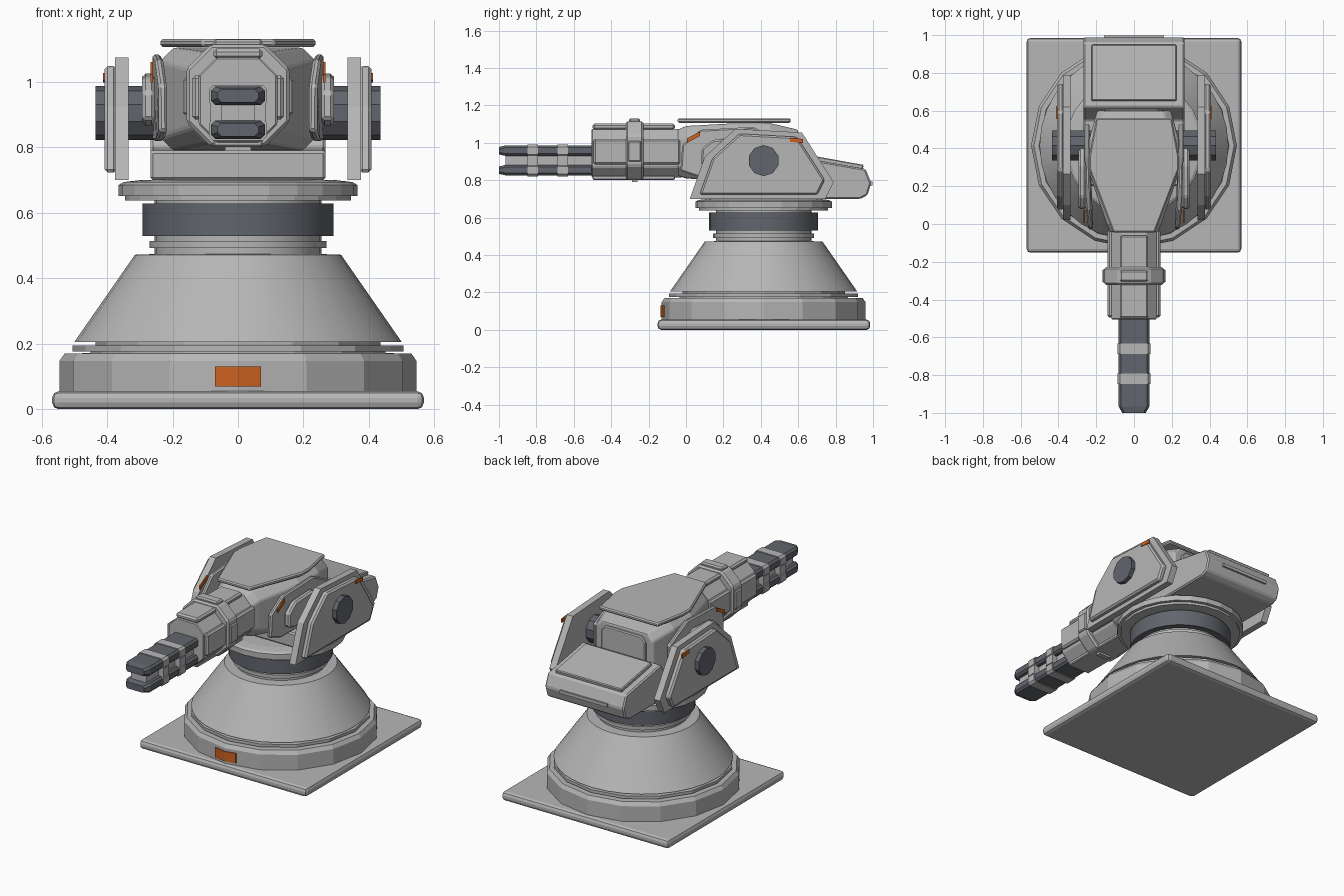
import bpy, bmesh, math
from mathutils import Vector

cube = bpy.data.objects.get("Cube")
if cube:
    bpy.data.objects.remove(cube, do_unlink=True)


def material(name, rgb):
    m = bpy.data.materials.new(name)
    m.use_nodes = True
    m.diffuse_color = (*rgb, 1)
    m.node_tree.nodes["Principled BSDF"].inputs["Base Color"].default_value = (*rgb, 1)
    return m


GREY = material("light grey", (0.47, 0.47, 0.47))
DARK = material("dark steel", (0.12, 0.13, 0.15))
ORANGE = material("orange", (0.6, 0.12, 0.015))
CY = 0.415  # pivot axis of the turret


def finish(name, bm, mat, bevel=0, segments=1, smooth=False):
    bmesh.ops.recalc_face_normals(bm, faces=bm.faces)
    me = bpy.data.meshes.new(name)
    bm.to_mesh(me)
    bm.free()
    ob = bpy.data.objects.new(name, me)
    bpy.context.collection.objects.link(ob)
    me.materials.append(mat)
    if bevel:
        mod = ob.modifiers.new("Bevel", 'BEVEL')
        mod.width, mod.segments = bevel, segments
        mod.limit_method, mod.angle_limit = 'ANGLE', math.radians(25)
    if smooth:
        bpy.ops.object.select_all(action='DESELECT')
        ob.select_set(True)
        bpy.context.view_layer.objects.active = ob
        bpy.ops.object.shade_smooth_by_angle(angle=math.radians(30))
    return ob


def loft(name, rings, mat, **kw):
    """Skin a list of equal-length point rings and cap both ends."""
    bm = bmesh.new()
    vs = [[bm.verts.new(p) for p in ring] for ring in rings]
    n = len(vs[0])
    for a, b in zip(vs, vs[1:]):
        for i in range(n):
            j = (i + 1) % n
            bm.faces.new((a[i], a[j], b[j], b[i]))
    bm.faces.new(vs[0][::-1])
    bm.faces.new(vs[-1])
    return finish(name, bm, mat, **kw)


def box(name, x, y, z, mat, **kw):
    corners = [(x[0], y[0]), (x[1], y[0]), (x[1], y[1]), (x[0], y[1])]
    return loft(name, [[(a, b, h) for a, b in corners] for h in z], mat, **kw)


def lathe(name, profile, mat, sides, smooth=False):
    turn = [2 * math.pi * i / sides for i in range(sides)]
    rings = [[(r * math.cos(t), CY + r * math.sin(t), z) for t in turn] for r, z in profile]
    return loft(name, rings, mat, smooth=smooth)


def side_slab(name, outline, x0, x1, mat, **kw):
    """Extrude a (y, z) outline across x."""
    return loft(name, [[(x, y, z) for y, z in outline] for x in (x0, x1)], mat, **kw)


def shrink(outline, f):
    c = sum((Vector(p) for p in outline), Vector((0, 0))) / len(outline)
    return [c + (Vector(p) - c) * f for p in outline]


def octagon(y, w, z0, z1, cut):
    """Chamfered rectangle standing at depth y."""
    return [(-w + cut, y, z0), (w - cut, y, z0), (w, y, z0 + cut), (w, y, z1 - cut),
            (w - cut, y, z1), (-w + cut, y, z1), (-w, y, z1 - cut), (-w, y, z0 + cut)]


# Pedestal
box("base_plate", (-0.568, 0.568), (-0.152, 0.985), (0, 0.055), GREY, bevel=0.02, segments=2)
lathe("base_ring", [(0.545, 0.05), (0.545, 0.148), (0.53, 0.17), (0.43, 0.172)], GREY, 16)
lathe("base_step", [(0.45, 0.16), (0.45, 0.176), (0.505, 0.176), (0.505, 0.194),
                    (0.435, 0.194), (0.435, 0.21)], GREY, 16)
lathe("cone", [(0.5, 0.206), (0.315, 0.472), (0.26, 0.474)], GREY, 32, True)
lathe("neck", [(0.255, 0.46), (0.255, 0.492), (0.27, 0.492), (0.27, 0.514),
               (0.255, 0.514), (0.255, 0.65)], GREY, 32, True)
lathe("dark_collar", [(0.292, 0.53), (0.292, 0.628)], DARK, 32, True)
lathe("turntable", [(0.345, 0.638), (0.345, 0.652), (0.365, 0.652), (0.365, 0.685),
                    (0.35, 0.694), (0.3, 0.7)], GREY, 24)

# Front badge, folded around the corner of the base ring
back = 0.07 * math.tan(math.pi / 16)
yf = CY - 0.551
badge = [(-0.07, yf + back), (0, yf), (0.07, yf + back),
         (0.07, yf + back + 0.009), (0, yf + 0.009), (-0.07, yf + back + 0.009)]
loft("front_badge", [[(x, y, z) for x, y in badge] for z in (0.07, 0.13)], ORANGE)

# Rear housing
rear = [(0.2, 0.7), (0.93, 0.7), (0.97, 0.72), (0.99, 0.785), (0.96, 0.86),
        (0.62, 0.92), (0.55, 0.8), (0.2, 0.79)]
side_slab("rear_housing", rear, -0.268, 0.268, GREY, bevel=0.008)
lid = [(0.65, 0.91), (0.945, 0.858), (0.95, 0.882), (0.655, 0.935)]
side_slab("rear_lid", lid, -0.225, 0.225, GREY, bevel=0.005)
box("rear_handle", (-0.16, 0.16), (0.98, 0.998), (0.773, 0.792), GREY)

# Head: tapered shell with a roof plate and rear panel
loft("head", [octagon(-0.045, 0.125, 0.825, 1.07, 0.05),
              octagon(0.0, 0.145, 0.81, 1.09, 0.05),
              octagon(0.27, 0.237, 0.79, 1.105, 0.04),
              octagon(0.45, 0.237, 0.79, 1.105, 0.04),
              octagon(0.6, 0.195, 0.8, 1.07, 0.04)], GREY, bevel=0.01, segments=2)
roof = [(-0.11, -0.045), (0.11, -0.045), (0.237, 0.29), (0.237, 0.36),
        (0.2, 0.56), (-0.2, 0.56), (-0.237, 0.36), (-0.237, 0.29)]
loft("roof_plate", [[(x, y, z) for x, y in roof] for z in (1.107, 1.131)], GREY, bevel=0.007)
loft("rear_panel", [octagon(y, 0.15, 0.86, 1.05, 0.03) for y in (0.58, 0.612)], GREY, bevel=0.006)

# Side parts, repeated left and right
arm = [(0.02, 0.7), (0.1, 0.925), (0.265, 1.075), (0.62, 1.055), (0.79, 0.79), (0.745, 0.7)]
cheek = [(-0.03, 0.85), (-0.02, 0.99), (0.08, 1.07), (0.36, 1.085), (0.53, 1.0),
         (0.53, 0.86), (0.42, 0.82), (0.06, 0.82)]
hub = [(CY + 0.083 * math.cos(math.pi * (i + 0.5) / 5),
        0.905 + 0.083 * math.sin(math.pi * (i + 0.5) / 5)) for i in range(10)]


def tilted_plate(name, s, x, center, size, slope):
    """Thin orange marker on a side face, leaning by slope."""
    (cy, cz), (w, h) = center, size
    pts = [(cy - w, cz - h - slope * w), (cy + w, cz - h + slope * w),
           (cy + w, cz + h + slope * w), (cy - w, cz + h - slope * w)]
    side_slab(name, pts, s * x, s * (x + 0.008), ORANGE)


for side, s in (("left", 1), ("right", -1)):
    side_slab(side + "_arm", arm, s * 0.335, s * 0.376, GREY)
    side_slab(side + "_arm_cover", shrink(arm, 0.87), s * 0.37, s * 0.408, GREY, bevel=0.01)
    side_slab(side + "_hub", hub, s * 0.2, s * 0.435, DARK)
    tilted_plate(side + "_arm_marker", s, 0.405, (0.59, 1.013), (0.035, 0.011), -0.1)
    # The cheek leans in with the tapered front of the head
    outer = []
    for off in (0.0, 0.026):
        outer.append([(s * (0.236 + off - max(0, 0.14 - y) * 0.12), y, z) for y, z in cheek])
    loft(side + "_cheek", outer, GREY, bevel=0.008)
    side_slab(side + "_cheek_pad", shrink(cheek, 0.6), s * 0.255, s * 0.293, GREY, bevel=0.01)
    tilted_plate(side + "_cheek_marker", s, 0.26, (0.04, 1.03), (0.035, 0.012), 0.55)
    # Long rails beside the gun shroud
    box(side + "_shroud_rail", sorted((s * 0.11, s * 0.14)), (-0.495, -0.03), (0.885, 1.02),
        GREY, bevel=0.01)

# Gun shroud, its rails and the clamp
loft("gun_shroud", [octagon(y, 0.12, 0.815, 1.075, 0.055) for y in (-0.505, -0.02)],
     GREY, bevel=0.005)
box("top_rail", (-0.075, 0.075), (-0.5, -0.06), (1.07, 1.102), GREY, bevel=0.01)
box("bottom_rail", (-0.075, 0.075), (-0.5, -0.06), (0.802, 0.825), GREY, bevel=0.005)
loft("clamp", [octagon(y, 0.158, 0.802, 1.115, 0.075) for y in (-0.322, -0.228)],
     GREY, bevel=0.01)
box("clamp_top", (-0.075, 0.075), (-0.305, -0.245), (1.1, 1.13), GREY, bevel=0.008)
box("clamp_bottom", (-0.04, 0.04), (-0.29, -0.26), (0.79, 0.81), GREY)
for side, s in (("left", 1), ("right", -1)):
    box(side + "_clamp_pad", sorted((s * 0.15, s * 0.168)), (-0.31, -0.24), (0.9, 1.01),
        GREY, bevel=0.006)

# Twin stacked barrels with spacer and bands
for name, z0, z1 in (("lower_barrel", 0.826, 0.882), ("upper_barrel", 0.93, 0.986)):
    rings = [octagon(-1.0, 0.062, z0 + 0.008, z1 - 0.008, 0.012),
             octagon(-0.965, 0.082, z0, z1, 0.012),
             octagon(-0.48, 0.082, z0, z1, 0.012)]
    loft(name, rings, DARK)
    for band, y in (("front", -0.82), ("rear", -0.66)):
        loft(name + "_" + band + "_band",
             [octagon(y + d, 0.088, z0 - 0.005, z1 + 0.005, 0.013) for d in (-0.028, 0.028)], GREY)
box("barrel_spacer", (-0.052, 0.052), (-0.965, -0.48), (0.878, 0.934), GREY)
for band, y in (("front", -0.82), ("rear", -0.66)):
    box(band + "_band_bridge", (-0.086, 0.086), (y - 0.028, y + 0.028), (0.88, 0.932), GREY)
